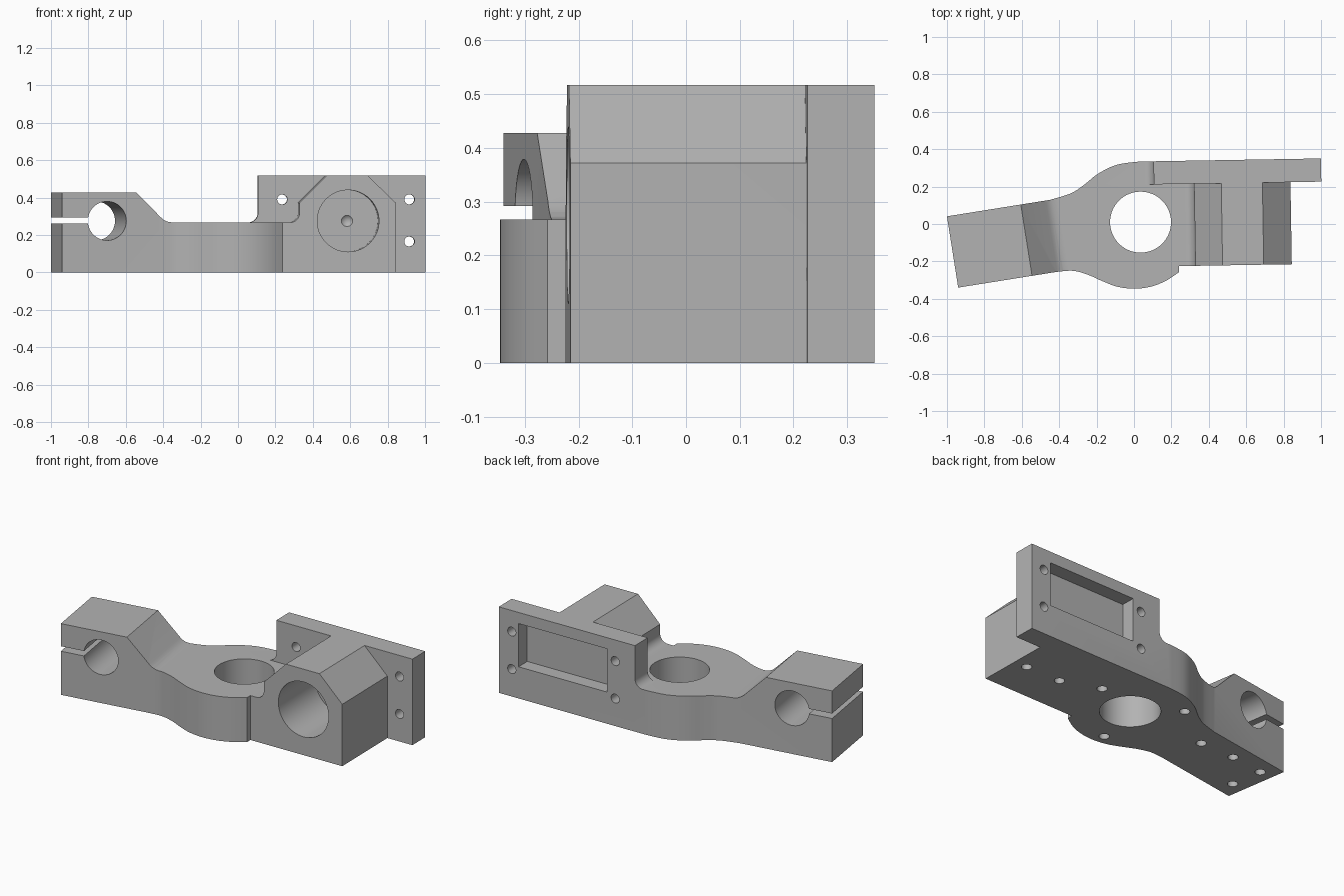
import bpy, bmesh
from math import radians, pi
from mathutils import Matrix, Vector

old = bpy.data.objects.get("Cube")
if old:
    bpy.data.objects.remove(old, do_unlink=True)

BASE, TOP = 0.267, 0.517
RIGHT = Matrix.Rotation(radians(0.94), 4, 'Z')                  # frame of the right block and flange
ARM = Matrix.Translation((-0.94, -0.34, 0)) @ Matrix.Rotation(radians(9), 4, 'Z')

grey = bpy.data.materials.new("machined_grey")
grey.use_nodes = True
colour = (0.45, 0.45, 0.45, 1)
grey.diffuse_color = colour
grey.node_tree.nodes["Principled BSDF"].inputs["Base Color"].default_value = colour


def finish(bm, name):
    bmesh.ops.recalc_face_normals(bm, faces=bm.faces)
    mesh = bpy.data.meshes.new(name)
    bm.to_mesh(mesh)
    bm.free()
    mesh.materials.append(grey)
    obj = bpy.data.objects.new(name, mesh)
    bpy.context.collection.objects.link(obj)
    return obj


def prism(name, points, offset):
    """Extrude a closed outline of 3D points by an offset."""
    bm = bmesh.new()
    face = bm.faces.new([bm.verts.new(p) for p in points])
    grown = bmesh.ops.extrude_face_region(bm, geom=[face])["geom"]
    bmesh.ops.translate(bm, vec=offset, verts=[v for v in grown if isinstance(v, bmesh.types.BMVert)])
    return finish(bm, name)


def side_cutter(name, profile, y0, y1, frame):
    """Extrude an x-z profile along y inside a turned frame."""
    pts = [frame @ Vector((x, y0, z)) for x, z in profile]
    return prism(name, pts, frame.to_3x3() @ Vector((0, y1 - y0, 0)))


def box(name, x0, x1, y0, y1, z0, z1, frame):
    return side_cutter(name, [(x0, z0), (x1, z0), (x1, z1), (x0, z1)], y0, y1, frame)


def drill(name, centre, radius, length, axis='Z', frame=Matrix(), sides=64, tip=None):
    """Cylinder or cone cutter centred on a point of a frame."""
    bm = bmesh.new()
    turn = Matrix.Rotation(-pi / 2, 4, 'X') if axis == 'Y' else Matrix()
    bmesh.ops.create_cone(bm, cap_ends=True, segments=sides, radius1=radius,
                          radius2=radius if tip is None else tip, depth=length,
                          matrix=frame @ Matrix.Translation(centre) @ turn)
    return finish(bm, name)


def smooth_curve(pts, steps=6):
    """Catmull-Rom curve through the given points."""
    p = [Vector(q) for q in (pts[0], *pts, pts[-1])]
    out = []
    for a, b, c, d in zip(p, p[1:], p[2:], p[3:]):
        for i in range(steps):
            t = i / steps
            out.append(0.5 * (2 * b + (c - a) * t + (2 * a - 5 * b + 4 * c - d) * t * t
                              + (3 * b - a - 3 * c + d) * t ** 3))
    return out + [p[-1]]


def cove(x, r=0.05, steps=8):
    """Concave fillet rising from the plate to a wall at x."""
    return [(x - r + (Matrix.Rotation(pi / 2 * i / steps, 2) @ Vector((0, -r)))[0],
             BASE + r + (Matrix.Rotation(pi / 2 * i / steps, 2) @ Vector((0, -r)))[1])
            for i in range(steps + 1)]


# Full-height body outline
front = smooth_curve([(-0.42, -0.257), (-0.33, -0.25), (-0.25, -0.27), (-0.17, -0.305), (-0.09, -0.335),
                      (0, -0.346), (0.09, -0.335), (0.17, -0.304), (0.24, -0.258)])
back = smooth_curve([(0.03, 0.334), (-0.09, 0.317), (-0.19, 0.27), (-0.27, 0.207), (-0.34, 0.163), (-0.45, 0.129)])
right = [(RIGHT @ Vector((x, y, 0))).to_2d() for x, y in
         [(0.236, -0.229), (0.84, -0.229), (0.84, 0.21), (1.005, 0.21), (1.005, 0.334)]]
outline = [Vector((-0.94, -0.34)), *front, *right, *back, Vector((-1, 0.041))]
body = prism("bracket_body", [(p.x, p.y, 0) for p in outline], (0, 0, TOP))

cutters = [
    # Space above the clamp arm and its ramp
    side_cutter("arm_top_cut", [(-0.2, 0.428), (0.4, 0.428), (0.535, 0.293), (0.55, 0.281), (0.57, 0.271),
                                (0.595, BASE), (0.85, BASE), (0.85, 0.8), (-0.2, 0.8)], -0.3, 0.9, ARM),
    # Space above the hub, up to the flange end
    side_cutter("hub_top_cut", [(-0.3, BASE), *cove(0.11), (0.11, 0.8), (-0.3, 0.8)], -1, 1, RIGHT),
    # Space between hub and motor block, and the block's right chamfer
    side_cutter("block_left_cut", [(-0.2, BASE), *cove(0.325), (0.325, 0.372), (0.47, TOP), (0.47, 0.8), (-0.2, 0.8)],
                -1, 0.21, RIGHT),
    side_cutter("block_right_cut", [(0.69, TOP), (0.84, 0.372), (0.9, 0.314), (0.95, 0.8), (0.69, 0.8)],
                -1, 0.21, RIGHT),
    # Hub bore, clamp bore and clamp slot
    drill("hub_bore", (0.035, 0.01, 0.2), 0.163, 1),
    drill("clamp_bore", (0.243, 0.2, 0.275), 0.104, 1, 'Y', ARM),
    box("clamp_slot", -0.2, 0.2, -0.3, 0.8, 0.262, 0.292, ARM),
    # Blind round socket with a drill point, and the rear pocket
    drill("block_socket", (0.585, -0.2, 0.275), 0.165, 0.66, 'Y', RIGHT),
    drill("socket_point", (0.585, 0.14, 0.275), 0.04, 0.04, 'Y', RIGHT, 32, 0),
    box("rear_pocket", 0.295, 0.875, 0.25, 0.6, 0.19, 0.45, RIGHT),
]
# Flange screw holes
for x in (0.24, 0.92):
    for z in (0.165, 0.39):
        cutters.append(drill("flange_hole", (x, 0.3, z), 0.027, 0.22, 'Y', RIGHT, 24))
# Blind screw holes underneath
for x, y in [(0.757, 0.018), (0.53, 0.018), (0.303, 0.098), (-0.187, 0.194), (-0.47, -0.007),
             (-0.03, -0.281), (-0.694, -0.012), (-0.905, -0.04), (-0.874, -0.23)]:
    cutters.append(drill("bottom_hole", (x, y, 0), 0.028, 0.2, sides=24))

bpy.ops.object.select_all(action='DESELECT')
bpy.context.view_layer.objects.active = body
body.select_set(True)
for cutter in cutters:
    cut = body.modifiers.new(cutter.name, 'BOOLEAN')
    cut.operation, cut.solver, cut.object = 'DIFFERENCE', 'EXACT', cutter
    bpy.ops.object.modifier_apply(modifier=cut.name)
    bpy.data.objects.remove(cutter, do_unlink=True)
bpy.ops.object.shade_smooth_by_angle(angle=radians(30))
